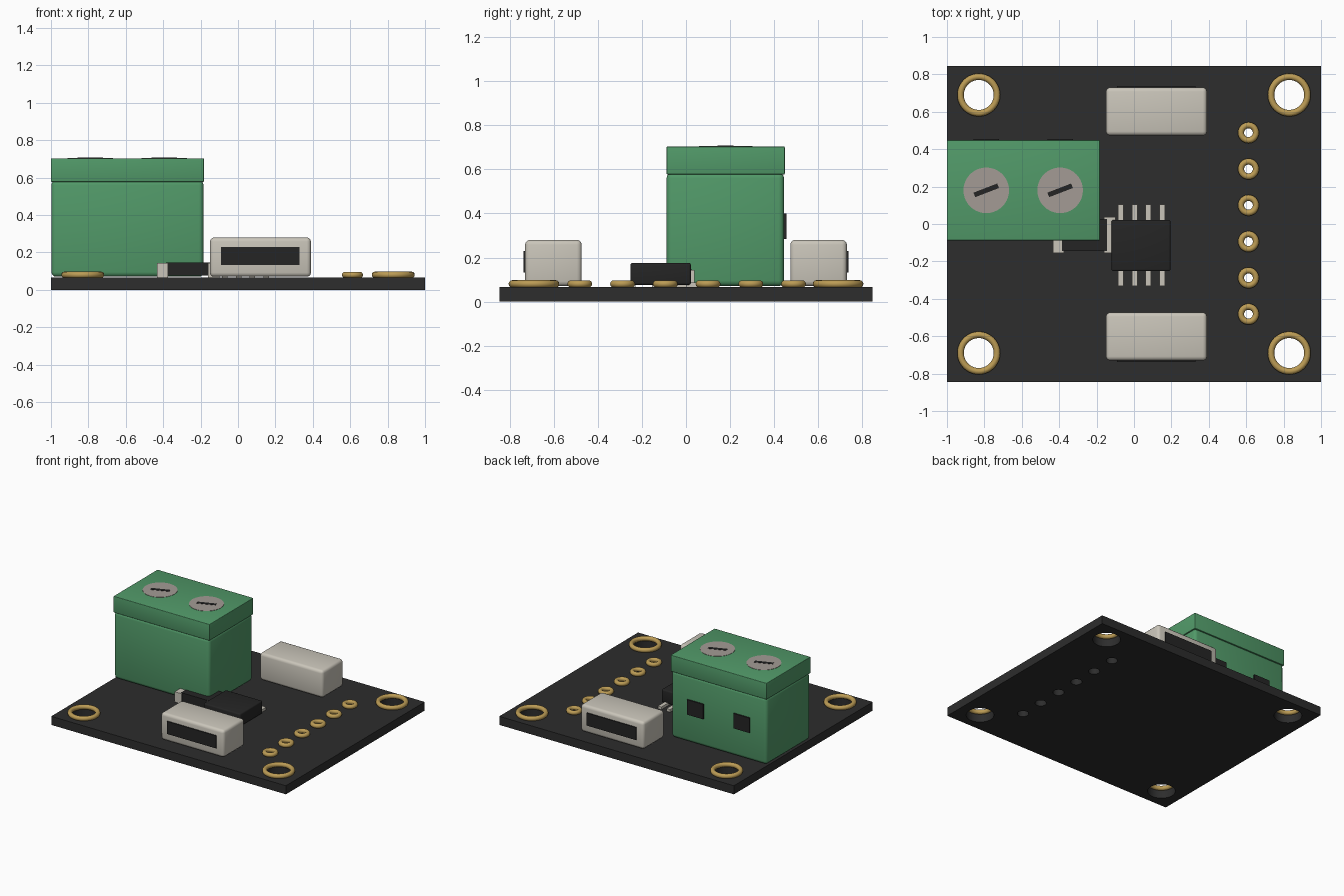
import bpy
import bmesh
from math import radians
from mathutils import Matrix

if "Cube" in bpy.data.objects:
    bpy.data.objects.remove(bpy.data.objects["Cube"], do_unlink=True)


def material(name, color):
    mat = bpy.data.materials.new(name)
    mat.use_nodes = True
    rgba = (*color, 1)
    mat.diffuse_color = rgba
    mat.node_tree.nodes["Principled BSDF"].inputs["Base Color"].default_value = rgba
    return mat


BOARD = material("board charcoal", (0.026, 0.026, 0.026))
BLACK = material("black plastic", (0.018, 0.018, 0.018))
GREEN = material("terminal green", (0.083, 0.32, 0.14))
GOLD = material("gold plating", (0.50, 0.33, 0.09))
SILVER = material("pale metal", (0.59, 0.56, 0.49))
STEEL = material("screw steel", (0.37, 0.33, 0.30))


def finish(name, bm, mat):
    mesh = bpy.data.meshes.new(name)
    bm.to_mesh(mesh)
    bm.free()
    obj = bpy.data.objects.new(name, mesh)
    bpy.context.collection.objects.link(obj)
    if mat:
        mesh.materials.append(mat)
    return obj


def smooth(obj):
    bpy.ops.object.select_all(action="DESELECT")
    obj.select_set(True)
    bpy.context.view_layer.objects.active = obj
    bpy.ops.object.shade_smooth_by_angle(angle=radians(35))


def box(name, x, y, z, mat, bevel=0, turn=0):
    """Box from (min, max) pairs, optionally rounded and turned about z."""
    bm = bmesh.new()
    size = [b - a for a, b in (x, y, z)]
    bmesh.ops.create_cube(bm, size=1, matrix=Matrix.Diagonal((*size, 1)))
    if bevel:
        bmesh.ops.bevel(bm, geom=bm.edges[:], offset=bevel, segments=3,
                        profile=0.5, affect="EDGES")
    obj = finish(name, bm, mat)
    obj.location = [(a + b) / 2 for a, b in (x, y, z)]
    obj.rotation_euler.z = turn
    if bevel:
        smooth(obj)
    return obj


def cylinder(name, x, y, z, radius, mat):
    bm = bmesh.new()
    bmesh.ops.create_cone(bm, cap_ends=True, segments=40, radius1=radius,
                          radius2=radius, depth=z[1] - z[0])
    obj = finish(name, bm, mat)
    obj.location = (x, y, sum(z) / 2)
    smooth(obj)
    return obj


def ring(name, x, y, major, minor):
    bpy.ops.mesh.primitive_torus_add(location=(x, y, 0.08), major_radius=major,
                                     minor_radius=minor, major_segments=40,
                                     minor_segments=12)
    obj = bpy.context.object
    obj.name = name
    obj.data.materials.append(GOLD)
    bpy.ops.object.shade_smooth()


# Circuit board, drilled through at the mounting and header holes
mounts = [(sx * 0.83, sy * 0.69, 0.0975) for sx in (-1, 1) for sy in (-1, 1)]
headers = [(0.612, 0.003 + (i - 2.5) * 0.194, 0.04) for i in range(6)]
board = box("circuit_board", (-1, 1), (-0.845, 0.845), (0, 0.066), BOARD)
drill = bmesh.new()
for x, y, r in mounts + headers:
    bmesh.ops.create_cone(drill, cap_ends=True, segments=40, radius1=r, radius2=r,
                          depth=0.4, matrix=Matrix.Translation((x, y, 0)))
cutter = finish("hole_cutter", drill, None)
cutter.hide_render = True
cut = board.modifiers.new("holes", "BOOLEAN")
cut.object = cutter
cut.solver = "EXACT"
bpy.ops.object.select_all(action="DESELECT")
board.select_set(True)
bpy.context.view_layer.objects.active = board
bpy.ops.object.modifier_apply(modifier="holes")
bpy.data.objects.remove(cutter, do_unlink=True)
smooth(board)

# Gold rings around the holes
for i, (x, y, r) in enumerate(mounts):
    ring(f"mounting_ring_{i + 1}", x, y, r, 0.0175)
for i, (x, y, r) in enumerate(headers):
    ring(f"header_ring_{i + 1}", x, y, r, 0.0165)

# Screw terminal: rounded body, square cap, two screws and two wire openings
box("terminal_body", (-0.998, -0.184), (-0.088, 0.445), (0.07, 0.585), GREEN, 0.025)
box("terminal_cap", (-1, -0.182), (-0.088, 0.448), (0.577, 0.703), GREEN, 0.004)
for i, x in enumerate((-0.79, -0.395)):
    cylinder(f"terminal_screw_{i + 1}", x, 0.18, (0.69, 0.705), 0.122, STEEL)
    box(f"screw_slot_{i + 1}", (x - 0.068, x + 0.068), (0.167, 0.193),
        (0.7, 0.707), BLACK, turn=radians(21))
    box(f"wire_opening_{i + 1}", (x - 0.068, x + 0.068), (0.438, 0.455),
        (0.285, 0.4), BLACK)

# Front and back metal connectors with dark sockets facing outward
for side, s in (("front", -1), ("back", 1)):
    box(f"{side}_connector", (-0.15, 0.39), sorted((s * 0.473, s * 0.73)),
        (0.07, 0.28), SILVER, 0.022)
    box(f"{side}_socket", (-0.09, 0.33), sorted((s * 0.72, s * 0.738)),
        (0.133, 0.23), BLACK)

# Eight-legged chip
box("chip_body", (-0.12, 0.195), (-0.252, 0.022), (0.076, 0.176), BLACK, 0.01)
for i in range(4):
    x = -0.071 + i * 0.074
    box(f"back_leg_{i + 1}", (x - 0.015, x + 0.015), (0, 0.105), (0.064, 0.086), SILVER)
    box(f"front_leg_{i + 1}", (x - 0.015, x + 0.015), (-0.332, -0.23), (0.064, 0.086), SILVER)

# Small component with metal ends, tucked beside the terminal
box("component_body", (-0.385, -0.145), (-0.145, 0.028), (0.076, 0.146), BLACK)
for side, x in (("left", (-0.16, -0.1)), ("right", (-0.432, -0.375))):
    box(f"component_{side}_end", x, (-0.155, 0.038), (0.066, 0.144), SILVER)
